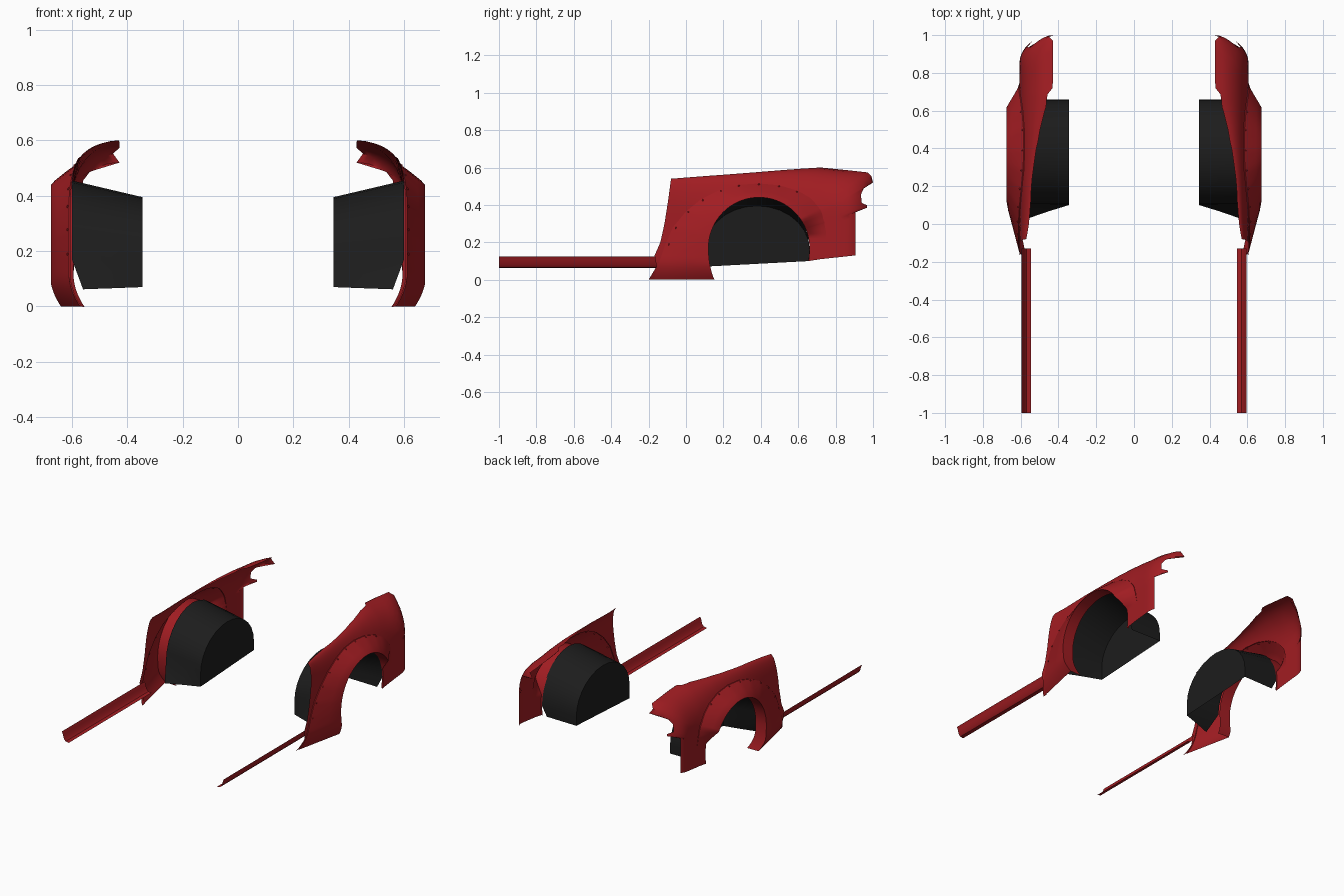
import bpy, bmesh, math
from mathutils import Vector

if "Cube" in bpy.data.objects:
    bpy.data.objects.remove(bpy.data.objects["Cube"])


def material(name, rgb):
    m = bpy.data.materials.new(name)
    m.diffuse_color = (*rgb, 1)
    m.use_nodes = True
    m.node_tree.nodes["Principled BSDF"].inputs["Base Color"].default_value = m.diffuse_color
    return m


RED = material("red_paint", (0.36, 0.012, 0.016))
BLACK = material("black_liner", (0.012, 0.012, 0.012))


def finish(name, bm, mat, angle=35):
    """Turn a right-hand part into a mirrored, shaded object."""
    bmesh.ops.recalc_face_normals(bm, faces=bm.faces)
    me = bpy.data.meshes.new(name)
    bm.to_mesh(me)
    bm.free()
    me.materials.append(mat)
    ob = bpy.data.objects.new(name, me)
    bpy.context.collection.objects.link(ob)
    bpy.ops.object.select_all(action='DESELECT')
    ob.select_set(True)
    bpy.context.view_layer.objects.active = ob
    bpy.ops.object.shade_smooth_by_angle(angle=math.radians(angle))
    mod = ob.modifiers.new("mirror", 'MIRROR')
    mod.use_mirror_merge = False
    return ob


def loft(bm, rows):
    """Skin rows of points with quads."""
    vs = [[bm.verts.new(p) for p in r] for r in rows]
    for a, b in zip(vs, vs[1:]):
        for i in range(len(a) - 1):
            bm.faces.new((a[i], a[i + 1], b[i + 1], b[i]))
    return vs


def lerp(a, b, t):
    return a + (b - a) * t


def table(pts, y):
    if y <= pts[0][0]:
        return pts[0][1]
    for (y0, v0), (y1, v1) in zip(pts, pts[1:]):
        if y <= y1:
            return lerp(v0, v1, (y - y0) / (y1 - y0))
    return pts[-1][1]


# Body surface: x of the panel for a given side-view position
TOP_X = [(-0.08, 0.57), (0, 0.556), (0.2, 0.54), (0.4, 0.514), (0.5, 0.497),
         (0.6, 0.472), (0.68, 0.445), (0.73, 0.428)]


def body_x(y, z):
    top = 0.54 + 0.0769 * (y + 0.08) if y < 0.7 else 0.6 - 0.1 * (y - 0.7)
    inner = table(TOP_X, y)
    wide = 0.606
    if y > 0.85:
        wide = 0.428 + 0.178 * math.sqrt(max(0, 1 - ((y - 0.85) / 0.15) ** 2))
    s = min(1, max(0, (z - 0.36) / (top - 0.36)))
    x = inner + (wide - inner) * math.sqrt(1 - s * s)
    return x - 0.04 * max(0, (0.12 - z) / 0.12) ** 2


def arch(a, r=0.27):
    c, s = math.cos(math.radians(a)), math.sin(math.radians(a))
    if s < 0:
        c = math.copysign(abs(c) ** 0.5, c)
    return Vector((0.39 + r * c, 0.17 + r * s))


# Arch angle, flare seam (y, z), panel outline (y, z)
KEYS = [
    (219, -.17, .0, -.20, .0), (200, -.15, .08, -.158, .07),
    (190, -.13, .13, -.168, .13), (180, -.11, .19, -.137, .20),
    (165, -.07, .28, -.115, .30), (150, .0, .365, -.096, .42),
    (135, .08, .43, -.08, .54), (120, .18, .48, .10, .554),
    (105, .28, .507, .25, .565), (90, .39, .515, .39, .576),
    (75, .50, .505, .50, .585), (60, .60, .475, .62, .594),
    (50, .66, .44, .72, .60), (43, .69, .41, .85, .587),
    (38, .71, .385, .97, .574), (36, .716, .378, .992, .552),
    (35, .72, .372, 1.0, .52), (33, .725, .36, .95, .488),
    (30, .73, .345, .935, .455), (26, .735, .32, .94, .41),
    (24, .74, .31, .968, .398), (23, .74, .305, .968, .385),
    (22, .74, .30, .905, .36), (16, .75, .25, .905, .32),
    (5, .74, .19, .905, .25), (-15, .72, .11, .905, .13)]

# Quarter panel with wheel arch flare
rows = []
rivet_spots = []
for k, (p, q) in enumerate(zip(KEYS, KEYS[1:] + KEYS[-1:])):
    n = max(1, round((p[0] - q[0]) / 3))
    for j in range(n):
        a, sy, sz, oy, oz = [lerp(u, v, j / n) for u, v in zip(p, q)]
        e, seam, out = arch(a), Vector((sy, sz)), Vector((oy, oz))
        amount = min(1, max(0, (a - 14) / 20))
        lip = arch(a, 0.272)
        row = [(0.595 + body_x(*e) - 0.606, lip.x, lip.y)]
        for i in range(6):
            t = i / 5
            pt = e.lerp(seam, t)
            b = body_x(*pt)
            x = b + amount * ((0.675 - 0.606) * (1 - t) + 0.005)
            if e.y > 0.3:
                x += amount * (0.606 - body_x(*e)) * (1 - t)
            row.append((min(x, 0.675), pt.x, pt.y))
        if j == 0 and 60 <= p[0] <= 180:
            rivet_spots.append(seam.lerp(e, 0.08))
        for i in range(11):
            w = 1 - (1 - i / 10) ** 2
            pt = seam.lerp(out, w)
            row.append((body_x(*pt), pt.x, pt.y))
        rows.append(row)
bm = bmesh.new()
loft(bm, rows)
finish("quarter_panel", bm, RED)

# Rivets along the flare seam
bm = bmesh.new()
for s in rivet_spots:
    r = bmesh.ops.create_icosphere(bm, subdivisions=1, radius=0.006)
    bmesh.ops.translate(bm, verts=r["verts"],
                        vec=(body_x(*s) + 0.009, s.x, s.y))
finish("flare_rivets", bm, RED)

# Side sill, tucked under towards the bottom
SILL = [(.545, .063), (.568, .066), (.581, .08), (.587, .105), (.596, .125)]
bm = bmesh.new()
loft(bm, [[(x, y, z) for x, z in SILL] for y in (-1, -0.13)])
finish("side_sill", bm, RED)

# Wheel arch liner: tapered arch with a closed inner wall
N = 14
outer, mid, inner = [(.565, .655, .10)], [(.45, .658, .10)], [(.345, .66, .10)]
for i in range(N + 1):
    a = math.pi * i / N
    c, s = math.cos(a), math.sin(a)
    o = Vector((0.6, 0.38 + 0.28 * c, 0.17 + 0.285 * s))
    w = Vector((0.345, 0.38 + 0.28 * c, 0.16 + 0.235 * s))
    outer.append(o)
    mid.append(o.lerp(w, 0.55))
    inner.append(w)
outer.append((.56, .03, .062))
mid.append((.45, .068, .066))
inner.append((.345, .10, .07))
bm = bmesh.new()
vs = loft(bm, [outer, mid, inner])
bm.faces.new(vs[-1])
finish("wheel_arch_liner", bm, BLACK)
